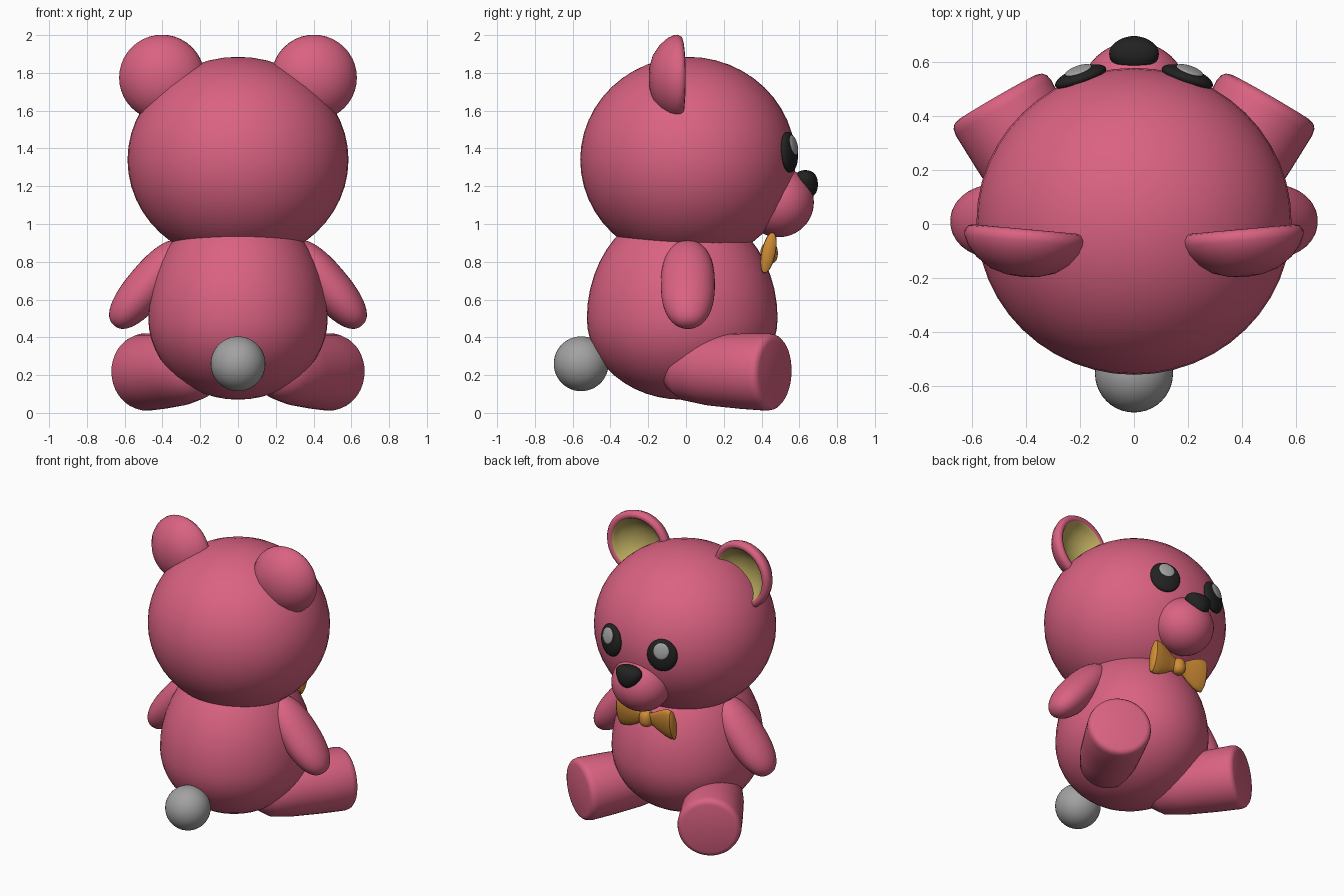
import bpy, bmesh, math
from mathutils import Vector, Matrix

if "Cube" in bpy.data.objects:
    bpy.data.objects.remove(bpy.data.objects["Cube"])


def material(name, rgb):
    m = bpy.data.materials.new(name)
    m.diffuse_color = (*rgb, 1)
    m.use_nodes = True
    m.node_tree.nodes["Principled BSDF"].inputs["Base Color"].default_value = m.diffuse_color
    return m


PINK = material("pink_plush", (0.70, 0.122, 0.222))
BLACK = material("black", (0.016, 0.016, 0.016))
GREY = material("pale_grey", (0.36, 0.36, 0.36))
CREAM = material("ear_yellow", (0.53, 0.43, 0.12))
ORANGE = material("bow_orange", (0.62, 0.26, 0.035))


def lathe(name, profile, mats, center, axis=(0, 0, 1), scale=(1, 1, 1),
          segs=40, split=None, shape=None):
    """Revolve (radius, height) points about local z, then aim z along axis.
    Profile segments from index split on take the second material."""
    bm = bmesh.new()
    rings = []
    for r, z in profile:
        ring = []
        for i in range(segs):
            a = 2 * math.pi * i / segs
            ring.append(bm.verts.new((r * math.cos(a), r * math.sin(a), z)))
        rings.append(ring)
    for k in range(len(rings) - 1):
        lo, hi = rings[k], rings[k + 1]
        for i in range(segs):
            j = (i + 1) % segs
            f = bm.faces.new((lo[i], lo[j], hi[j], hi[i]))
            if split is not None and k >= split:
                f.material_index = 1
    bmesh.ops.remove_doubles(bm, verts=bm.verts, dist=1e-5)
    if shape:
        for v in bm.verts:
            v.co = shape(v.co)
    rot = Vector(axis).to_track_quat('Z', 'Y').to_matrix().to_4x4()
    if tuple(axis) == (0, 0, 1):
        rot = Matrix.Identity(4)
    bm.transform(Matrix.Translation(center) @ rot @ Matrix.Diagonal((*scale, 1)))
    bmesh.ops.recalc_face_normals(bm, faces=bm.faces)
    me = bpy.data.meshes.new(name)
    bm.to_mesh(me)
    bm.free()
    for m in mats:
        me.materials.append(m)
    ob = bpy.data.objects.new(name, me)
    bpy.context.collection.objects.link(ob)
    bpy.ops.object.select_all(action='DESELECT')
    ob.select_set(True)
    bpy.context.view_layer.objects.active = ob
    bpy.ops.object.shade_smooth_by_angle(angle=math.radians(50))
    return ob


def oval(n=24, p=2.0):
    """Half outline of a unit (super)ellipse, from bottom to top."""
    pts = []
    for i in range(n + 1):
        a = -math.pi / 2 + math.pi * i / n
        c, s = max(math.cos(a), 0), math.sin(a)
        if i in (0, n):
            c = 0
        pts.append((c ** (2 / p), math.copysign(abs(s) ** (2 / p), s)))
    return pts


def ball(name, mat, center, scale, axis=(0, 0, 1), p=2.0, **kw):
    return lathe(name, oval(p=p), [mat], center, axis, scale, **kw)


# Head, egg-shaped body and tail (the face looks toward +y)
ball("head", PINK, (0, 0.01, 1.34), (0.585, 0.57, 0.545), segs=48)
ball("body", PINK, (0, -0.02, 0.5), (0.475, 0.505, 1), segs=48,
     shape=lambda c: Vector((c.x, c.y, c.z * (0.6 if c.z > 0 else 0.43))))
ball("tail", GREY, (0, -0.555, 0.26), (0.145, 0.145, 0.145))

# Muzzle and nose, the nose narrowing downward
ball("muzzle", PINK, (0, 0.49, 1.115), (0.197, 0.187, 0.185))
ball("nose", BLACK, (0, 0.632, 1.21), (0.105, 0.066, 0.075), p=2.3,
     shape=lambda c: Vector((c.x * (0.82 + 0.28 * c.z), c.y, c.z)))

# Outlines of the cupped ear and of the leg with its flat sole
EAR = [(0, -0.105), (0.06, -0.1), (0.12, -0.082), (0.175, -0.045), (0.21, -0.005),
       (0.226, 0.03), (0.227, 0.05), (0.216, 0.068), (0.198, 0.073), (0.182, 0.066),
       (0.17, 0.045), (0.14, 0.01), (0.08, -0.022), (0, -0.035)]
LEG = [(0, 0), (0.17, 0), (0.188, -0.006), (0.2, -0.02), (0.205, -0.045),
       (0.2, -0.2), (0.188, -0.4), (0.165, -0.55), (0.12, -0.62), (0.06, -0.65), (0, -0.66)]

for s, side in ((-1, "left"), (1, "right")):
    # Ears
    lathe("ear_" + side, EAR, [PINK, CREAM], (s * 0.407, -0.092, 1.775),
          (-s * 0.09, 1, 0), split=9)
    # Eyes with highlights
    out = Vector((s * 0.58, 1.65, 0.13)).normalized()
    eye = Vector((s * 0.198, 0.545, 1.38))
    ball("eye_" + side, BLACK, eye, (0.1, 0.108, 0.036), out)
    shine = (out + Vector((0, 0, 0.17))).normalized()
    ball("eye_shine_" + side, GREY, eye + out * 0.027 + Vector((0, 0, 0.036)),
         (0.052, 0.054, 0.012), shine)
    # Arms
    ball("arm_" + side, PINK, (s * 0.472, 0.01, 0.68), (0.143, 0.112, 0.285),
         (s * 0.645, 0, -0.764), p=2.35)
    # Legs
    lathe("leg_" + side, LEG, [PINK], (s * 0.507, 0.47, 0.215), (s * 0.5, 0.866, -0.03))

# Bow tie: two flared wings and a knot, leaning forward at the top
WING = [(0, 0), (0.04, 0.005), (0.05, 0.05), (0.075, 0.09), (0.1, 0.14),
        (0.112, 0.18), (0.108, 0.205), (0.08, 0.216), (0, 0.22)]
for s, side in ((-1, "left"), (1, "right")):
    ob = lathe("bow_wing_" + side, WING, [ORANGE], (0, 0, 0), (s, 0, 0))
    lean = Matrix.Rotation(math.radians(-12), 4, 'X')
    ob.data.transform(Matrix.Translation((0, 0.437, 0.848)) @ lean
                      @ Matrix.Diagonal((1, 0.33, 1, 1)))
ball("bow_knot", ORANGE, (0, 0.44, 0.845), (0.046, 0.046, 0.056), p=2.4)
